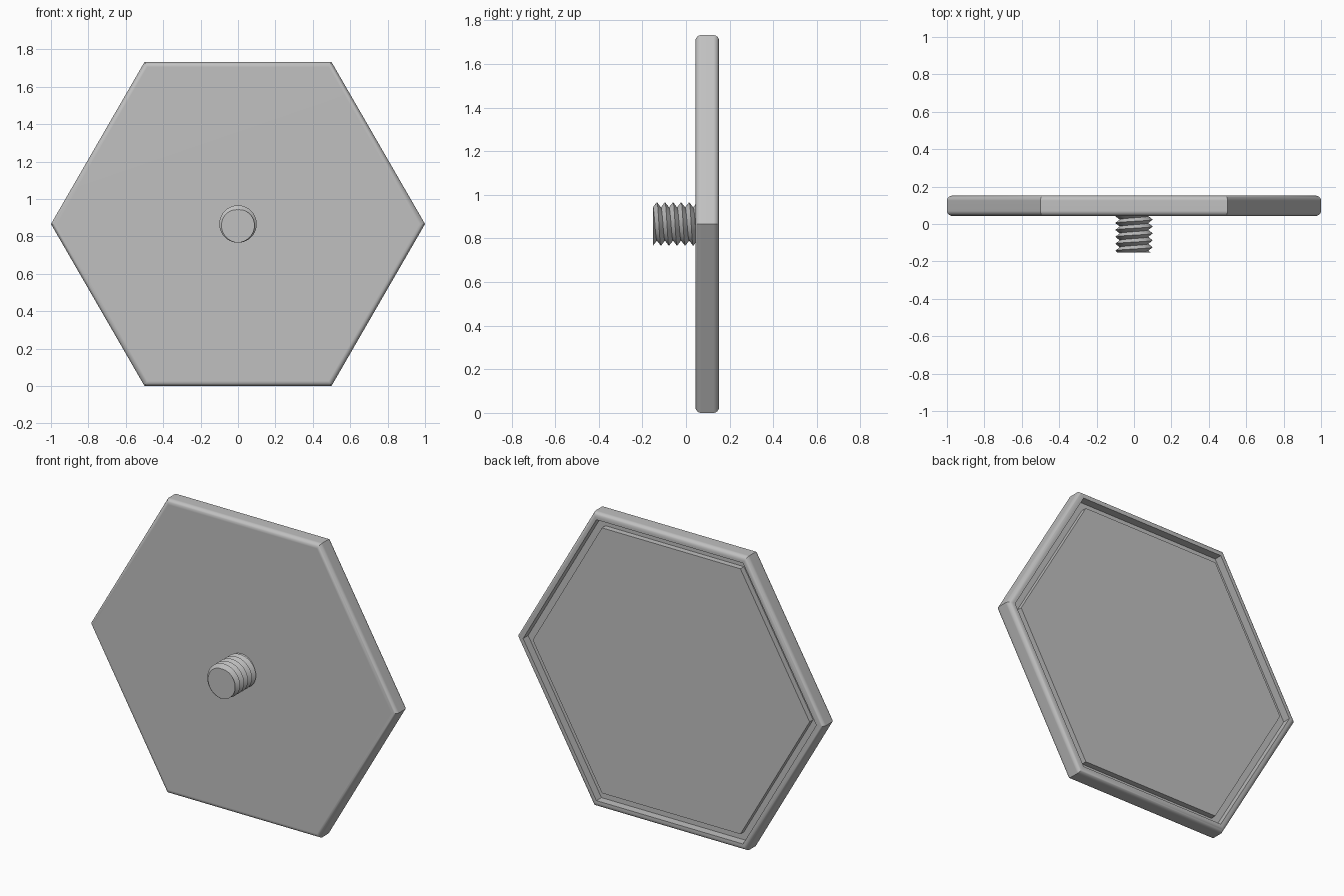
import bpy, bmesh, math
from mathutils import Vector

if "Cube" in bpy.data.objects:
    bpy.data.objects.remove(bpy.data.objects["Cube"], do_unlink=True)

APOTHEM = math.sqrt(3) / 2      # hexagon with unit corners
FRONT, BACK, TIP = 0.043, 0.152, -0.152

grey = bpy.data.materials.new("plain_grey")
grey.use_nodes = True
colour = (0.53, 0.53, 0.53, 1)
grey.diffuse_color = colour
grey.node_tree.nodes["Principled BSDF"].inputs["Base Color"].default_value = colour


def finish(bm, name, angle):
    bmesh.ops.recalc_face_normals(bm, faces=bm.faces)
    mesh = bpy.data.meshes.new(name)
    bm.to_mesh(mesh)
    bm.free()
    mesh.materials.append(grey)
    obj = bpy.data.objects.new(name, mesh)
    bpy.context.collection.objects.link(obj)
    bpy.ops.object.select_all(action="DESELECT")
    obj.select_set(True)
    bpy.context.view_layer.objects.active = obj
    bpy.ops.object.shade_smooth_by_angle(angle=math.radians(angle))
    return obj


def bridge(bm, rings):
    for a, b in zip(rings, rings[1:]):
        n = len(a)
        for i in range(n):
            j = (i + 1) % n
            bm.faces.new((a[i], a[j], b[j], b[i]))


# Hexagonal plate: rounded rim, groove behind it, raised back panel
def hex_ring(bm, inset, y):
    r = (APOTHEM - inset) / APOTHEM
    return [bm.verts.new((r * math.cos(k * math.pi / 3), y,
                          APOTHEM + r * math.sin(k * math.pi / 3))) for k in range(6)]


round_r, steps = 0.027, 6
arc = [(round_r * (1 - math.sin(t)), round_r * (1 - math.cos(t)))
       for t in (i * math.pi / 2 / steps for i in range(steps + 1))]
profile = [(inset, FRONT + d) for inset, d in arc]
profile += [(inset, BACK - d) for inset, d in reversed(arc)]
profile += [(0.039, BACK), (0.039, 0.105), (0.085, 0.105), (0.085, 0.138)]

bm = bmesh.new()
rings = [hex_ring(bm, inset, y) for inset, y in profile]
bridge(bm, rings)
bm.faces.new(rings[0])
bm.faces.new(rings[-1])
plate = finish(bm, "hexagonal_plate", 30)
flat = plate.modifiers.new("flat_faces", "WEIGHTED_NORMAL")
flat.keep_sharp = True

# Threaded stud: helical ridges trimmed flat at both ends
PITCH, CREST, ROOT, SEGS = 0.037, 0.1, 0.076, 64
bm = bmesh.new()
columns = []
for s in range(SEGS + 1):
    t = 2 * math.pi * s / SEGS
    column = []
    for k in range(18):
        r = CREST if k % 2 else ROOT
        y = TIP - 2 * PITCH + PITCH * (k / 2 + s / SEGS)
        column.append(bm.verts.new((r * math.sin(t), y, APOTHEM + r * math.cos(t))))
    columns.append(column)
for a, b in zip(columns, columns[1:]):
    for k in range(17):
        bm.faces.new((a[k], b[k], b[k + 1], a[k + 1]))
bmesh.ops.remove_doubles(bm, verts=bm.verts, dist=0.0001)
for y, normal in ((TIP, -1), (FRONT + 0.005, 1)):
    bmesh.ops.bisect_plane(bm, geom=bm.verts[:] + bm.edges[:] + bm.faces[:],
                           plane_co=Vector((0, y, 0)), plane_no=Vector((0, normal, 0)),
                           clear_outer=True)
    rim = [e for e in bm.edges if e.is_boundary
           and all(abs(v.co.y - y) < 0.0001 for v in e.verts)]
    bmesh.ops.contextual_create(bm, geom=rim)
finish(bm, "threaded_stud", 30)
